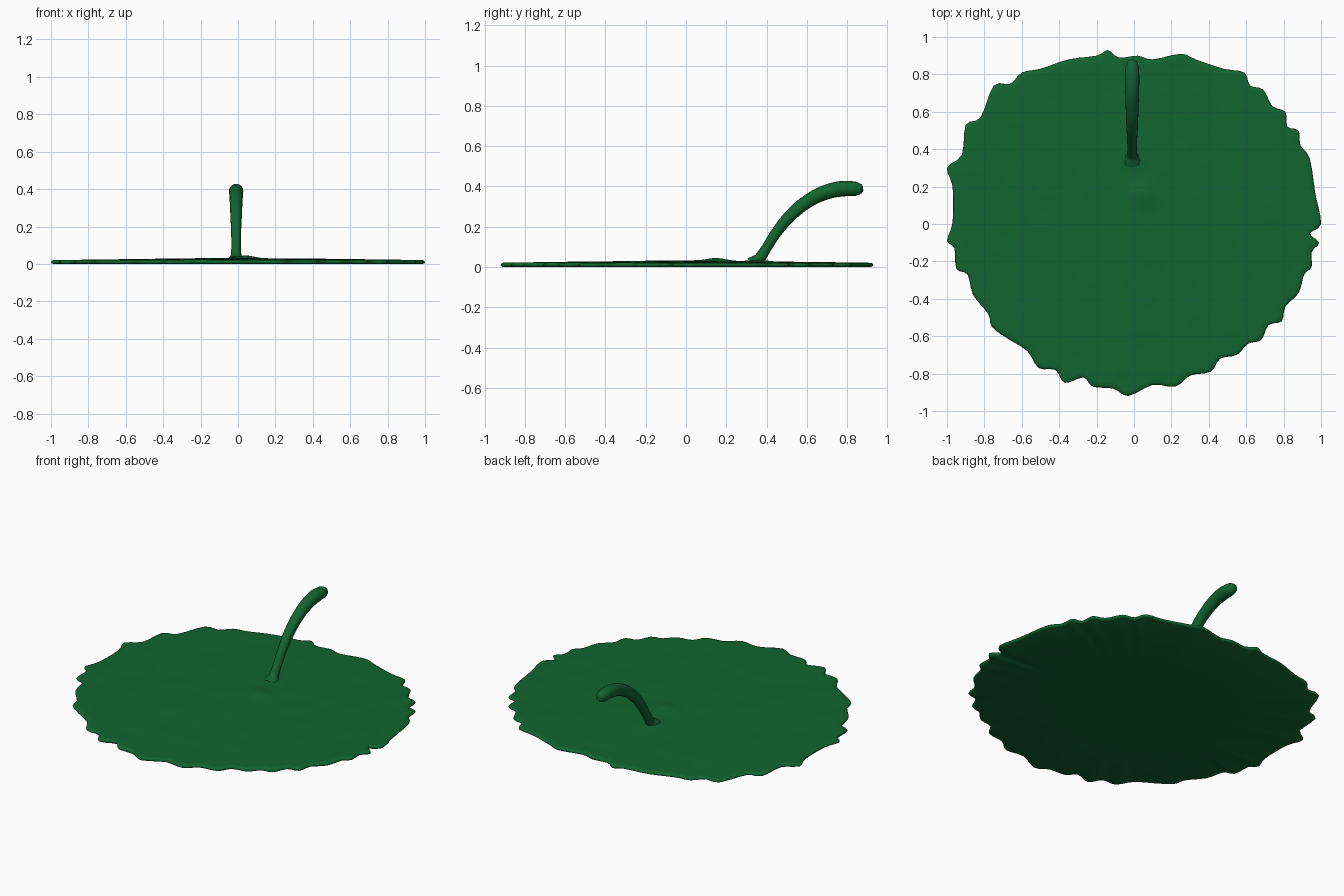
import bpy, bmesh, math
from mathutils import Vector, noise

if "Cube" in bpy.data.objects:
    bpy.data.objects.remove(bpy.data.objects["Cube"])

green = bpy.data.materials.new("leaf_green")
green.diffuse_color = (0.006, 0.13, 0.03, 1)
green.use_nodes = True
green.node_tree.nodes["Principled BSDF"].inputs["Base Color"].default_value = green.diffuse_color

# Ragged leaf outline, clockwise from the top
outline = [
    (-.14, .93), (-.08, .89), (.02, .9), (.1, .88), (.25, .91), (.33, .88), (.48, .83), (.59, .81),
    (.62, .74), (.69, .72), (.74, .63), (.81, .6), (.82, .52), (.88, .5), (.89, .42), (.94, .35),
    (.97, .16), (1, 0), (.94, -.05), (.99, -.1), (.95, -.15), (.95, -.23), (.91, -.27), (.88, -.37),
    (.81, -.44), (.79, -.52), (.72, -.54), (.68, -.62), (.61, -.64), (.55, -.7), (.46, -.72),
    (.41, -.79), (.3, -.81), (.22, -.87), (.1, -.86), (-.03, -.92), (-.11, -.88), (-.22, -.87),
    (-.27, -.82), (-.37, -.85), (-.42, -.78), (-.51, -.77), (-.57, -.68), (-.68, -.61), (-.76, -.55),
    (-.78, -.48), (-.86, -.38), (-.89, -.27), (-.95, -.24), (-.96, -.13), (-1, -.09), (-.97, .01),
    (-.97, .2), (-1, .3), (-.92, .37), (-.9, .53), (-.82, .57), (-.75, .74), (-.66, .75),
    (-.6, .81), (-.5, .83), (-.35, .88), (-.2, .9)]


def smooth_loop(points, steps):
    """Closed Catmull-Rom curve through the points."""
    p = [Vector(q) for q in points]
    n, out = len(p), []
    for i in range(n):
        a, b, c, d = p[i - 1], p[i], p[(i + 1) % n], p[(i + 2) % n]
        for k in range(steps):
            t = k / steps
            out.append(0.5 * (2 * b + (c - a) * t + (2 * a - 5 * b + 4 * c - d) * t * t
                              + (3 * b - a - 3 * c + d) * t ** 3))
    return out


def top_height(x, y):
    """Gently domed, slightly uneven top with a small bump and stem collar."""
    z = 0.02 + 0.013 * max(0, 1 - math.hypot(x, y))
    z += 0.0015 * noise.noise(Vector((x * 8, y * 8, 0)))
    z += 0.013 * math.exp(-((x - .04) ** 2 + (y - .15) ** 2) / .004)
    z += 0.008 * math.exp(-((x + .01) ** 2 + (y - .36) ** 2) / .003)
    return z


# Leaf pad: rings scaled from the outline, top then rim then underside
loop = smooth_loop(outline, 3)
bm = bmesh.new()
rings = []


def add_ring(scale, height):
    rings.append([bm.verts.new((p.x * scale, p.y * scale, height(p.x * scale, p.y * scale)))
                  for p in loop])


for i in range(1, 41):
    add_ring(i / 40 * 0.988, top_height)
add_ring(0.997, lambda x, y: 0.016)
add_ring(1.0, lambda x, y: 0.010)
add_ring(0.997, lambda x, y: 0.004)
add_ring(0.988, lambda x, y: 0.0)
add_ring(0.5, lambda x, y: 0.0)
n = len(loop)
for a, b in zip(rings, rings[1:]):
    for j in range(n):
        bm.faces.new((a[j], a[(j + 1) % n], b[(j + 1) % n], b[j]))
for ring, z in ((rings[0], top_height(0, 0)), (rings[-1], 0)):
    centre = bm.verts.new((0, 0, z))
    for j in range(n):
        bm.faces.new((ring[j], ring[(j + 1) % n], centre))
bmesh.ops.recalc_face_normals(bm, faces=bm.faces)
mesh = bpy.data.meshes.new("leaf_pad")
bm.to_mesh(mesh)
bm.free()
pad = bpy.data.objects.new("leaf_pad", mesh)
bpy.context.collection.objects.link(pad)

# Arching stem: (x, y, z, radius)
path = [(-.01, .345, .012, .05), (-.01, .368, .045, .028), (-.01, .40, .095, .025),
        (-.01, .455, .18, .027), (-.01, .525, .262, .031), (-.01, .61, .33, .034),
        (-.01, .70, .373, .037), (-.01, .78, .389, .039), (-.01, .84, .388, .036),
        (-.01, .866, .385, .027), (-.01, .878, .383, .012), (-.01, .88, .383, .002)]
curve = bpy.data.curves.new("stem", "CURVE")
curve.dimensions = "3D"
curve.bevel_depth = 1
curve.bevel_resolution = 6
curve.resolution_u = 5
curve.use_fill_caps = True
spline = curve.splines.new("BEZIER")
spline.bezier_points.add(len(path) - 1)
for bp, (x, y, z, r) in zip(spline.bezier_points, path):
    bp.co = (x, y, z)
    bp.radius = r
    bp.handle_left_type = bp.handle_right_type = "AUTO"
stem = bpy.data.objects.new("stem", curve)
bpy.context.collection.objects.link(stem)
bpy.context.view_layer.objects.active = stem
stem.select_set(True)
bpy.ops.object.convert(target="MESH")
stem = bpy.context.view_layer.objects.active
stem.name = "stem"

# Keep the stem foot from poking through the underside
for v in stem.data.vertices:
    v.co.z = max(v.co.z, 0.005)

# Shared colour and smooth shading
for ob in (pad, stem):
    ob.data.materials.clear()
    ob.data.materials.append(green)
    ob.data.polygons.foreach_set("use_smooth", [True] * len(ob.data.polygons))
